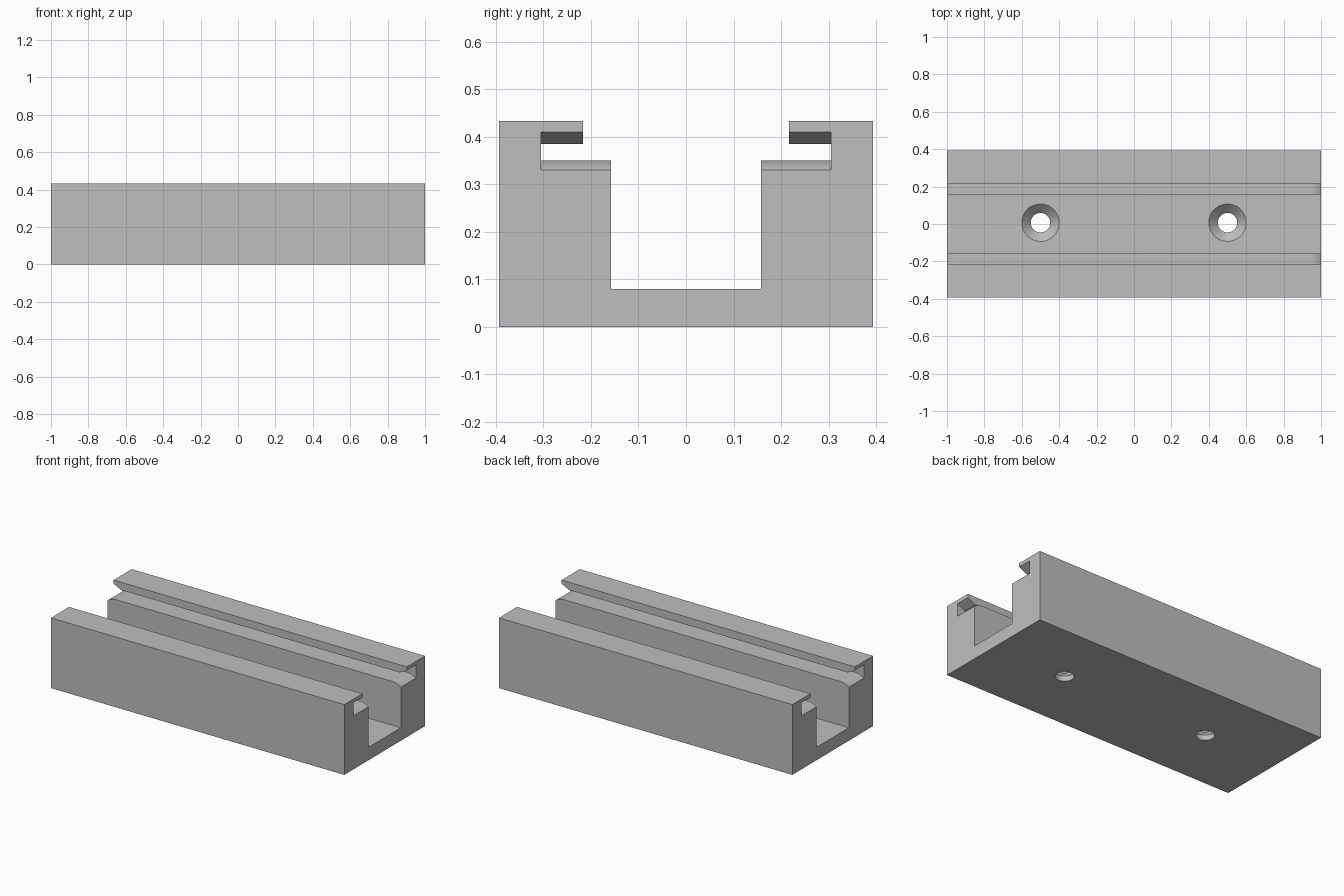
import bpy, bmesh, math
from mathutils import Vector

if "Cube" in bpy.data.objects:
    bpy.data.objects.remove(bpy.data.objects["Cube"], do_unlink=True)

HALF_L = 1.0
HALF_W = 0.393
HEIGHT = 0.433

grey = bpy.data.materials.new("plain grey")
grey.use_nodes = True
colour = (0.52, 0.52, 0.52, 1)
grey.diffuse_color = colour
grey.node_tree.nodes["Principled BSDF"].inputs["Base Color"].default_value = colour


def finish(name, bm):
    bmesh.ops.recalc_face_normals(bm, faces=bm.faces)
    mesh = bpy.data.meshes.new(name)
    bm.to_mesh(mesh)
    bm.free()
    mesh.materials.append(grey)
    obj = bpy.data.objects.new(name, mesh)
    bpy.context.collection.objects.link(obj)
    return obj


def prism(name, points, sweep):
    """Extrude a closed outline along a vector."""
    bm = bmesh.new()
    face = bm.faces.new([bm.verts.new(p) for p in points])
    new = bmesh.ops.extrude_face_region(bm, geom=[face])["geom"]
    verts = [v for v in new if isinstance(v, bmesh.types.BMVert)]
    bmesh.ops.translate(bm, verts=verts, vec=Vector(sweep))
    return finish(name, bm)


def lathe(name, profile, centre, segments=48):
    """Stack rings of (radius, z) into a closed turned solid."""
    bm = bmesh.new()
    rings = []
    for r, z in profile:
        angles = [math.tau * i / segments for i in range(segments)]
        rings.append([bm.verts.new((centre[0] + r * math.cos(a),
                                    centre[1] + r * math.sin(a), z)) for a in angles])
    for low, high in zip(rings, rings[1:]):
        for i in range(segments):
            j = (i + 1) % segments
            bm.faces.new((low[i], low[j], high[j], high[i]))
    bm.faces.new(rings[0])
    bm.faces.new(rings[-1])
    return finish(name, bm)


# Channel body: stepped U outline, mirrored across the centre line
half = [(HALF_W, 0), (HALF_W, HEIGHT), (0.217, HEIGHT),
        (0.217, 0.37), (0.158, 0.37), (0.158, 0.08)]
outline = half + [(-y, z) for y, z in reversed(half)]
body = prism("channel_rail", [(-HALF_L, y, z) for y, z in outline], (2 * HALF_L, 0, 0))

# Slot outline: rounded lead-in below, straight chamfer above, at both ends
RADIUS, RUN, STEPS = 0.1, 0.06, 8
sweep_angle = math.asin(RUN / RADIUS)
floor = []
for i in range(STEPS + 1):
    a = sweep_angle * i / STEPS
    floor.append((HALF_L - RUN + RADIUS * math.sin(a),
                  0.35 - RADIUS * (1 - math.cos(a))))
right = floor + [(1.05, floor[-1][1]), (1.05, 0.41), (HALF_L, 0.41), (0.95, 0.385)]
slot = right + [(-x, z) for x, z in reversed(right)]

cutters = []
for side, name in ((1, "back_slot_cutter"), (-1, "front_slot_cutter")):
    cutters.append(prism(name, [(x, side * 0.12, z) for x, z in slot],
                         (0, side * 0.185, 0)))

# Countersunk screw holes
for x, name in ((0.5, "left_hole_cutter"), (-0.5, "right_hole_cutter")):
    cutters.append(lathe(name, [(0.052, -0.05), (0.052, 0.032), (0.1, 0.08), (0.1, 0.12)],
                         (x, 0.007)))

# Cut the body and drop the cutters
bpy.ops.object.select_all(action='DESELECT')
bpy.context.view_layer.objects.active = body
body.select_set(True)
for cutter in cutters:
    cutter.hide_render = True
    mod = body.modifiers.new("cut", 'BOOLEAN')
    mod.operation = 'DIFFERENCE'
    mod.solver = 'EXACT'
    mod.object = cutter
    bpy.ops.object.modifier_apply(modifier=mod.name)
    bpy.data.objects.remove(cutter, do_unlink=True)

bpy.ops.object.shade_smooth_by_angle(angle=math.radians(20))
